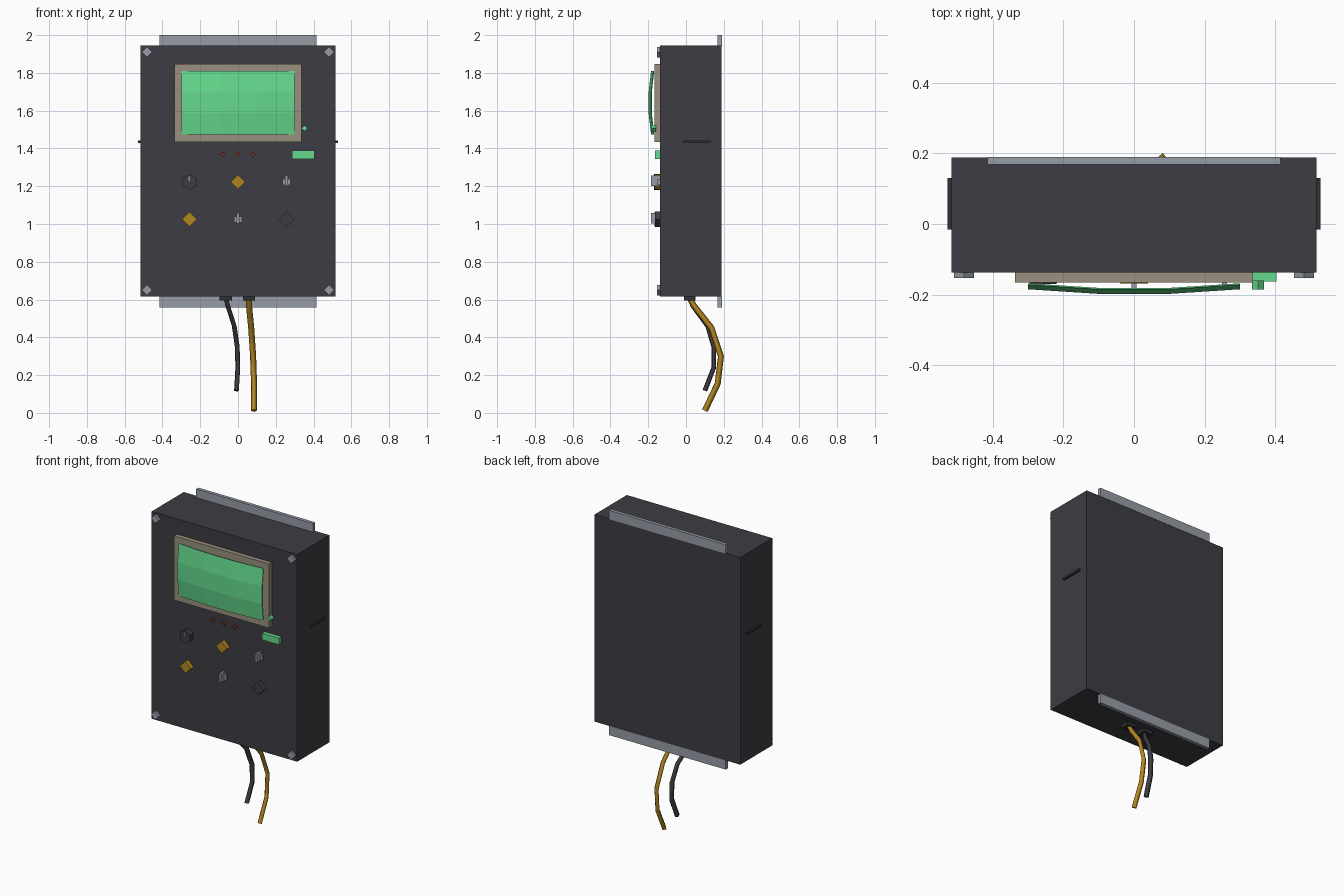
import bpy, bmesh, math
from mathutils import Matrix, Vector

if "Cube" in bpy.data.objects:
    bpy.data.objects.remove(bpy.data.objects["Cube"])


def mat(name, rgb):
    m = bpy.data.materials.new(name)
    m.diffuse_color = (*rgb, 1)
    m.use_nodes = True
    m.node_tree.nodes["Principled BSDF"].inputs["Base Color"].default_value = m.diffuse_color
    return m


DARK = mat("charcoal", (0.048, 0.045, 0.056))
BLACK = mat("near black", (0.03, 0.03, 0.034))
STEEL = mat("grey steel", (0.31, 0.34, 0.39))
BEIGE = mat("bezel beige", (0.32, 0.28, 0.21))
GREEN = mat("screen green", (0.13, 0.70, 0.27))
YELLOW = mat("amber yellow", (0.45, 0.24, 0.015))
RED = mat("dull red", (0.17, 0.03, 0.015))


def finish(name, bm, m):
    bmesh.ops.recalc_face_normals(bm, faces=bm.faces)
    me = bpy.data.meshes.new(name)
    bm.to_mesh(me)
    bm.free()
    me.materials.append(m)
    ob = bpy.data.objects.new(name, me)
    bpy.context.collection.objects.link(ob)
    return ob


def box(name, m, x0, x1, y0, y1, z0, z1):
    bm = bmesh.new()
    t = Matrix.Translation(((x0 + x1) / 2, (y0 + y1) / 2, (z0 + z1) / 2))
    s = Matrix.Diagonal((x1 - x0, y1 - y0, z1 - z0, 1))
    bmesh.ops.create_cube(bm, size=1, matrix=t @ s)
    return finish(name, bm, m)


def prism(name, m, x, z, r, y0, y1, sides=4, r2=None):
    """Low-sided cylinder along y, first corner pointing up; y1 is the front end."""
    bm = bmesh.new()
    ends = []
    for y, rad in ((y0, r), (y1, r2 or r)):
        ends.append([bm.verts.new((x + rad * math.sin(2 * math.pi * i / sides), y,
                                   z + rad * math.cos(2 * math.pi * i / sides)))
                     for i in range(sides)])
    for ring in ends:
        bm.faces.new(ring)
    for i in range(sides):
        j = (i + 1) % sides
        bm.faces.new((ends[0][i], ends[0][j], ends[1][j], ends[1][i]))
    return finish(name, bm, m)


def cable(name, m, pts, r):
    cu = bpy.data.curves.new(name, 'CURVE')
    cu.dimensions = '3D'
    cu.bevel_depth, cu.bevel_resolution, cu.use_fill_caps = r, 0, True
    sp = cu.splines.new('POLY')
    sp.points.add(len(pts) - 1)
    for p, co in zip(sp.points, pts):
        p.co = (*co, 1)
    cu.materials.append(m)
    ob = bpy.data.objects.new(name, cu)
    bpy.context.collection.objects.link(ob)


F = -0.138  # front face of the cabinet

# Cabinet, mounting flanges and side latches
box("cabinet", DARK, -0.517, 0.517, F, 0.188, 0.615, 1.945)
box("top_flange", STEEL, -0.415, 0.415, 0.168, 0.19, 1.943, 2.0)
box("bottom_flange", STEEL, -0.415, 0.415, 0.168, 0.19, 0.557, 0.617)
for s, n in ((-1, "left"), (1, "right")):
    a, b = sorted((s * 0.51, s * 0.529))
    box(n + "_latch", BLACK, a, b, -0.015, 0.13, 1.43, 1.443)
    for z in (0.65, 1.91):
        prism(n + "_screw", STEEL, s * 0.482, z, 0.028, F + 0.005, -0.153)

# Display bezel and bulging screen sheet
box("screen_bezel", BEIGE, -0.337, 0.337, -0.166, F + 0.005, 1.435, 1.847)
bm = bmesh.new()
grid = [[bm.verts.new((-0.3 + 0.2 * i,
                       -0.17 - 0.013 * (i in (1, 2)) - 0.013 * (k in (1, 2)),
                       1.475 + 0.335 * k / 3)) for k in range(4)] for i in range(4)]
for i in range(3):
    for k in range(3):
        bm.faces.new((grid[i][k], grid[i + 1][k], grid[i + 1][k + 1], grid[i][k + 1]))
screen = finish("screen_glass", bm, GREEN)
sol = screen.modifiers.new("thickness", 'SOLIDIFY')
sol.thickness, sol.offset = 0.004, 0

# Indicators
prism("power_light", GREEN, 0.352, 1.507, 0.017, -0.16, -0.185)
box("status_bar", GREEN, 0.285, 0.404, -0.163, F + 0.005, 1.345, 1.388)
for x in (-0.08, 0, 0.08):
    prism("red_light", RED, x, 1.368, 0.015, F + 0.005, -0.153)

# Two rows of controls
C, R1, R2 = 0.257, 1.222, 1.025
prism("selector_knob", DARK, -C, R1, 0.042, F + 0.005, -0.17, 6)
box("knob_pointer", STEEL, -C - 0.004, -C + 0.004, -0.175, -0.168, R1 + 0.005, R1 + 0.03)
for x, z in ((0, R1), (-C, R2)):
    prism("push_button", YELLOW, x, z, 0.039, F + 0.005, -0.168)
prism("dark_button", DARK, C, R2, 0.042, F + 0.005, -0.165)
for x, z in ((C, R1), (0, R2)):
    box("toggle_base", STEEL, x - 0.022, x + 0.022, -0.15, F + 0.005, z - 0.016, z + 0.016)
    box("toggle_lever", STEEL, x - 0.007, x + 0.007, -0.184, F + 0.005, z - 0.022, z + 0.034)

# Cable glands and hanging cables
for x in (-0.065, 0.058):
    box("cable_gland", BLACK, x - 0.032, x + 0.032, -0.01, 0.05, 0.594, 0.618)
cable("dark_cable", DARK, [(-0.065, 0.02, 0.61), (-0.055, 0.035, 0.57), (-0.02, 0.115, 0.46),
                           (-0.004, 0.147, 0.35), (-0.001, 0.147, 0.24), (-0.008, 0.1, 0.118)], 0.015)
cable("yellow_cable", YELLOW, [(0.056, 0.02, 0.61), (0.058, 0.04, 0.57), (0.07, 0.135, 0.45),
                               (0.08, 0.185, 0.3), (0.085, 0.168, 0.155), (0.084, 0.1, 0.012)], 0.016)
